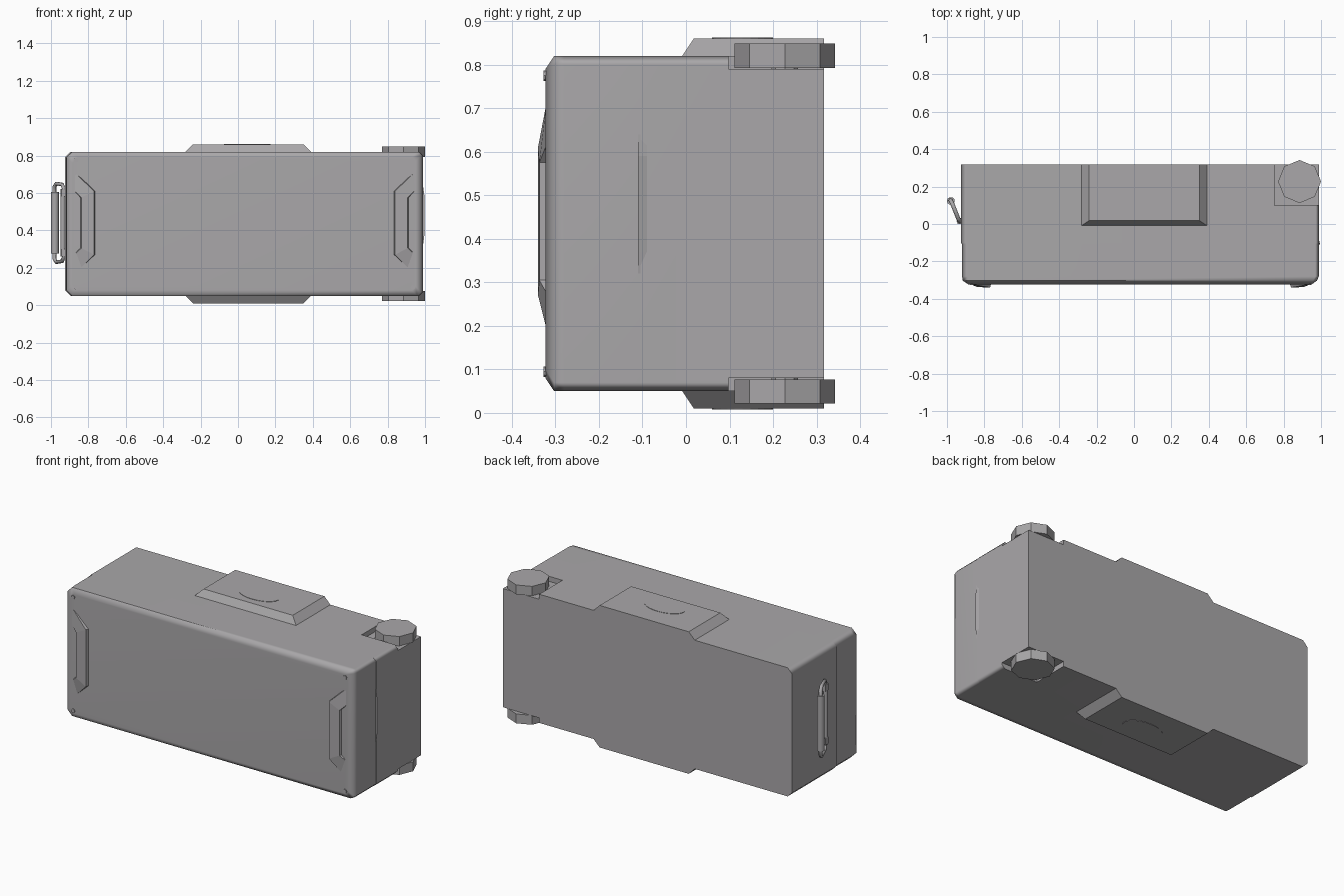
import bpy
import bmesh
import math
from mathutils import Vector

if "Cube" in bpy.data.objects:
    bpy.data.objects.remove(bpy.data.objects["Cube"], do_unlink=True)

grey = bpy.data.materials.new("shell grey")
grey.use_nodes = True
COLOUR = (0.40, 0.39, 0.40, 1)
grey.diffuse_color = COLOUR
grey.node_tree.nodes["Principled BSDF"].inputs["Base Color"].default_value = COLOUR

MID_X, MID_Z = 0.035, 0.435


def finish(name, bm, smooth=None):
    bmesh.ops.recalc_face_normals(bm, faces=bm.faces)
    mesh = bpy.data.meshes.new(name)
    bm.to_mesh(mesh)
    bm.free()
    mesh.materials.append(grey)
    ob = bpy.data.objects.new(name, mesh)
    bpy.context.collection.objects.link(ob)
    if smooth:
        bpy.ops.object.select_all(action='DESELECT')
        ob.select_set(True)
        bpy.context.view_layer.objects.active = ob
        bpy.ops.object.shade_smooth_by_angle(angle=math.radians(smooth))
    return ob


def loft(name, rings, smooth=None):
    """Solid through rings of equal length, capped at both ends."""
    bm = bmesh.new()
    loops = [[bm.verts.new(p) for p in ring] for ring in rings]
    n = len(loops[0])
    for a, b in zip(loops, loops[1:]):
        for i in range(n):
            j = (i + 1) % n
            bm.faces.new((a[i], a[j], b[j], b[i]))
    bm.faces.new(loops[0])
    bm.faces.new(loops[-1])
    return finish(name, bm, smooth)


def box(name, x0, x1, y0, y1, z0, z1):
    return loft(name, [[(x0, y0, z), (x1, y0, z), (x1, y1, z), (x0, y1, z)] for z in (z0, z1)])


def cylinder(name, a, b, radius, sides, smooth=None):
    a, b = Vector(a), Vector(b)
    turn = (b - a).to_track_quat('Z', 'Y')
    circle = [turn @ Vector((radius * math.cos(t), radius * math.sin(t), 0))
              for t in (2 * math.pi * i / sides for i in range(sides))]
    return loft(name, [[end + c for c in circle] for end in (a, b)], smooth)


def section(y, x0, x1, z0, z1, left=0.03, right=0.02):
    """Rectangle with clipped corners, at depth y."""
    return [(x, y, z) for x, z in (
        (x0 + left, z0), (x1 - right, z0), (x1, z0 + right), (x1, z1 - right),
        (x1 - right, z1), (x0 + left, z1), (x0, z1 - left), (x0, z0 + left))]


def soften(ob):
    mod = ob.modifiers.new("even normals", 'WEIGHTED_NORMAL')
    mod.keep_sharp = True


# Case shells: the front one is slightly smaller, leaving a seam line
rear = loft("rear_shell", [section(-0.105, -0.925, 0.99, 0.05, 0.82),
                           section(0.317, -0.925, 0.99, 0.05, 0.82)], 50)
front = loft("front_shell", [section(-0.105, -0.919, 0.988, 0.05, 0.82),
                             section(-0.28, -0.919, 0.988, 0.05, 0.82),
                             section(-0.303, -0.916, 0.978, 0.05, 0.82),
                             section(-0.323, -0.885, 0.95, 0.08, 0.79)], 50)
soften(front)

# Wells cut for the wheels, and the wheels
for label, sign in (("upper", 1), ("lower", -1)):
    z = lambda h: MID_Z + sign * h
    z0, z1 = sorted((z(0.355), z(0.5)))
    cutter = box(label + "_wheel_well_cutter", 0.75, 1.2, 0.098, 0.5, z0, z1)
    cutter.hide_render = True
    cutter.hide_viewport = True
    cutter.display_type = 'WIRE'
    cut = rear.modifiers.new("wheel well", 'BOOLEAN')
    cut.object = cutter
    cut.operation = 'DIFFERENCE'
    cut.solver = 'EXACT'
    cylinder(label + "_wheel", (0.885, 0.227, z(0.358)), (0.885, 0.227, z(0.414)), 0.115, 8)
    cylinder(label + "_wheel_axle", (0.885, 0.227, z(0.34)), (0.885, 0.227, z(0.38)), 0.03, 8)

    # Raised tapered pad with an oval inlay
    loft(label + "_pad", [
        [(-0.285, -0.012, z(0.38)), (0.395, -0.012, z(0.38)), (0.395, 0.317, z(0.38)), (-0.285, 0.317, z(0.38))],
        [(-0.24, 0.018, z(0.425)), (0.35, 0.018, z(0.425)), (0.35, 0.317, z(0.425)), (-0.24, 0.317, z(0.425))]])
    oval = [(0.05 + 0.125 * math.cos(t), 0.13 + 0.07 * math.sin(t))
            for t in (math.pi * i / 12 for i in range(24))]
    loft(label + "_pad_oval", [[(x, y, z(h)) for x, y in oval] for h in (0.42, 0.427)])
soften(rear)

# Corner guards on the front: a band that ramps up out of the shell
outer = [(0.91, -0.321, 0.71), (0.805, -0.34, 0.61), (0.805, -0.34, 0.27), (0.88, -0.321, 0.195)]
inner = [(0.908, -0.323, 0.61), (0.872, -0.337, 0.575), (0.872, -0.337, 0.305), (0.90, -0.323, 0.28)]
for label, side in (("left", 1), ("right", -1)):
    rings = []
    for o, i in zip(outer, inner):
        ring = [(o[0] - 0.008, -0.315, o[2]), o, i, (i[0] + 0.008, -0.315, i[2])]
        rings.append([(MID_X + side * x, y, z) for x, y, z in ring])
    loft(label + "_front_guard", rings)
    # Small rivets at the corners of the front
    for row, z in (("upper", 0.775), ("lower", 0.095)):
        x = MID_X + side * 0.9
        cylinder(f"{label}_{row}_rivet", (x, -0.315, z), (x, -0.327, z), 0.012, 8, 40)

# Grip ridge on the wheel end
loft("end_ridge", [[(0.984, -0.11, z), (0.984 + d, -0.11, z), (0.984, -0.07, z)]
                   for z, d in ((0.32, 0.005), (0.37, 0.012), (0.59, 0.012), (0.64, 0.005))])

# Hinged carry handle: tilted wire loop, thick grip, mounting bar
loop = [(-0.93, 0.012, 0.60), (-0.932, 0.016, 0.625), (-0.94, 0.03, 0.645),
        (-0.97, 0.105, 0.65), (-0.981, 0.128, 0.635), (-0.981, 0.128, 0.59)]
curve = bpy.data.curves.new("handle_wire", 'CURVE')
curve.dimensions = '3D'
curve.bevel_depth = 0.011
curve.bevel_resolution = 1
curve.use_fill_caps = True
curve.materials.append(grey)
for flip in (False, True):
    path = curve.splines.new('POLY')
    path.points.add(len(loop) - 1)
    for point, (x, y, z) in zip(path.points, loop):
        point.co = (x, y, 2 * MID_Z + 0.01 - z if flip else z, 1)
bpy.context.collection.objects.link(bpy.data.objects.new("handle_wire", curve))
cylinder("handle_grip", (-0.979, 0.123, 0.275), (-0.979, 0.123, 0.605), 0.021, 10, 50)
cylinder("handle_mount_bar", (-0.936, 0.016, 0.26), (-0.936, 0.016, 0.62), 0.013, 8, 50)
for label, z in (("upper", 0.60), ("lower", 0.28)):
    box(label + "_handle_mount", -0.945, -0.92, 0.0, 0.032, z - 0.02, z + 0.02)
